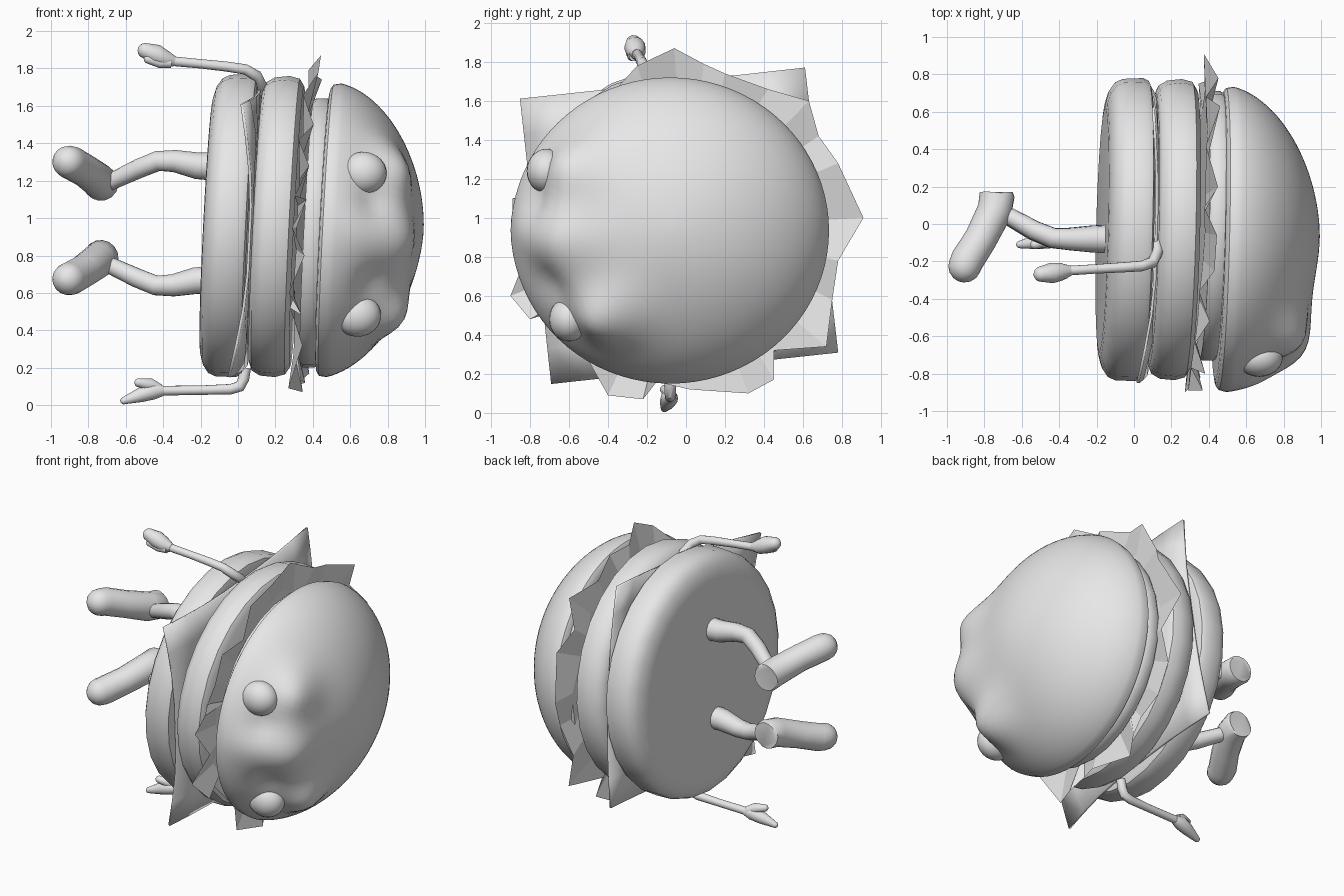
import bpy, bmesh, math
from mathutils import Vector

if "Cube" in bpy.data.objects:
    bpy.data.objects.remove(bpy.data.objects["Cube"])

grey = bpy.data.materials.new("light_grey")
grey.diffuse_color = (0.8, 0.8, 0.8, 1)
grey.use_nodes = True
grey.node_tree.nodes["Principled BSDF"].inputs["Base Color"].default_value = grey.diffuse_color


def finish(bm, name, smooth=True, angle=40):
    bmesh.ops.remove_doubles(bm, verts=bm.verts, dist=0.0005)
    bmesh.ops.recalc_face_normals(bm, faces=bm.faces)
    me = bpy.data.meshes.new(name)
    bm.to_mesh(me)
    bm.free()
    me.materials.append(grey)
    ob = bpy.data.objects.new(name, me)
    bpy.context.collection.objects.link(ob)
    if smooth:
        bpy.ops.object.select_all(action='DESELECT')
        bpy.context.view_layer.objects.active = ob
        ob.select_set(True)
        bpy.ops.object.shade_smooth_by_angle(angle=math.radians(angle))
    return ob


def tilt(x, y, z):
    """Lean of the whole stack along its axis."""
    return Vector((x + 0.05 * (z - 0.95) + 0.025 * y, y, z))


def bridge(bm, rings):
    for a, b in zip(rings, rings[1:]):
        n = len(a)
        for i in range(n):
            j = (i + 1) % n
            bm.faces.new((a[i], a[j], b[j], b[i]))


def lathe(profile, centre, sides, zscale=1.0):
    """Turn an (offset, radius) profile around the x axis."""
    bm = bmesh.new()
    cx, cy, cz = centre
    angles = [2 * math.pi * i / sides for i in range(sides)]
    rings = [[bm.verts.new(tilt(cx + a, cy + r * math.cos(t), cz + zscale * r * math.sin(t)))
              for t in angles] for a, r in profile]
    bridge(bm, rings)
    return bm


def tube(name, pts, sides=14, round_end=False):
    """Sweep circles along (x, y, z, radius) points."""
    path = [(Vector(p[:3]), p[3]) for p in pts]
    if round_end:
        (end, r), before = path[-1], path[-2][0]
        d = (end - before).normalized()
        path += [(end + d * r * math.sin(k), r * math.cos(k)) for k in (0.4, 0.8, 1.2, 1.5)]
    bm = bmesh.new()
    rings, u = [], Vector((0.1, 0.3, 1))
    for i, (p, r) in enumerate(path):
        t = (path[min(i + 1, len(path) - 1)][0] - path[max(i - 1, 0)][0]).normalized()
        u = (u - t * u.dot(t)).normalized()
        v = t.cross(u)
        rings.append([bm.verts.new(p + r * (u * math.cos(k) + v * math.sin(k)))
                      for k in (2 * math.pi * j / sides for j in range(sides))])
    bridge(bm, rings)
    bm.faces.new(rings[0])
    bm.faces.new(rings[-1])
    return finish(bm, name)


# round layers
bun = [(-.12, 0), (-.12, .65), (-.116, .69), (-.1, .745), (-.07, .788), (-.03, .806),
       (.08, .81), (.11, .795), (.12, .76), (.12, 0)]
finish(lathe(bun, (-.05, -.03, .96), 28), "bottom_bun")
patty = [(-.11, 0), (-.11, .73), (-.095, .77), (-.05, .797), (.03, .805), (.085, .79),
         (.11, .75), (.11, 0)]
finish(lathe(patty, (.207, -.03, .955), 28), "patty")
tomato = [(-.045, 0), (-.045, .71), (-.03, .72), (.03, .72), (.045, .71), (.045, 0)]
finish(lathe(tomato, (.415, -.01, .92), 28), "tomato_slice")

# top bun with brows and muzzle pushed out of the dome
dome = [(0, 0), (0, .4), (0, .75), (.006, .785), (.02, .807)]
for k in range(2, 27):
    t = math.pi / 2 * k / 26
    dome.append((.01 + .53 * math.sin(t) ** 1.11, .82 * max(math.cos(t), 0) ** 1.11))
bm = lathe(dome, (.455, -.08, .935), 80, .965)
# bump centre, spread, push
bumps = [((.82, -.61, .88), .15, (.085, -.075, 0)),     # broad face
         ((.66, -.82, .93), .10, (0, -.025, 0)),        # muzzle
         ((.81, -.54, 1.25), .115, (.07, -.085, .02)),  # upper brow
         ((.81, -.39, .50), .12, (.075, -.085, -.05)),  # lower brow
         ((.70, -.75, 1.08), .06, (-.01, .03, 0)),      # hollow beside upper eye
         ((.70, -.70, .66), .07, (-.01, .035, .01))]    # hollow beside lower eye
for v in bm.verts:
    if v.co.x < .49 + .05 * (v.co.z - .95):
        continue
    p = v.co.copy()
    for c, s, push in bumps:
        v.co += Vector(push) * math.exp(-(p - Vector(c)).length_squared / (2 * s * s))
    v.co.x = min(v.co.x, 1.0)
finish(bm, "top_bun")

# eyes
for name, pos in (("upper_eye", (.67, -.715, 1.24)), ("lower_eye", (.64, -.60, .48))):
    bm = bmesh.new()
    bmesh.ops.create_uvsphere(bm, u_segments=24, v_segments=14, radius=.12)
    for v in bm.verts:
        v.co = Vector((v.co.x * 1.04, v.co.y * .85, v.co.z * .95)) + Vector(pos)
    finish(bm, name)

# square cheese with drooping corners
corners = [Vector(c) for c in ((-.85, 1.61), (.61, 1.77), (.78, .31), (-.69, .15))]
bm = bmesh.new()
n = 8
rows = []
for i in range(n + 1):
    left = corners[0].lerp(corners[3], i / n)
    right = corners[1].lerp(corners[2], i / n)
    row = []
    for j in range(n + 1):
        y, z = left.lerp(right, j / n)
        r = math.hypot(y + .03, z - .96)
        droop = .28 if y < 0 else .14
        row.append(bm.verts.new(tilt(.083 - droop * max(0, r - .78), y, z)))
    rows.append(row)
for i in range(n):
    for j in range(n):
        bm.faces.new((rows[i][j], rows[i][j + 1], rows[i + 1][j + 1], rows[i + 1][j]))
cheese = finish(bm, "cheese")
mod = cheese.modifiers.new("thickness", 'SOLIDIFY')
mod.thickness, mod.offset = .015, 0

# ragged lettuce leaf
rim = [(-.06, 1.87), (.09, 1.79), (.2, 1.74), (.42, 1.66), (.63, 1.6), (.68, 1.42), (.78, 1.28),
       (.91, 1.0), (.78, .78), (.75, .58), (.72, .34), (.45, .32), (.45, .17), (.32, .1),
       (.02, .12), (-.15, .16), (-.22, .07), (-.4, .09), (-.53, .32), (-.68, .52), (-.8, .48),
       (-.9, .6), (-.82, .8), (-.89, .95), (-.89, 1.1), (-.77, 1.12), (-.8, 1.28),
       (-.64, 1.42), (-.52, 1.5), (-.36, 1.66), (-.25, 1.78)]
bm = bmesh.new()
rings = []
for f, wave, shift in ((.0, 0, 0), (.78, 0, 0), (1, .035, .02)):
    rings.append([bm.verts.new(tilt(.345 + shift + wave * (-1) ** i + .02 * f * y,
                                    y * f, .95 + (z - .95) * f))
                  for i, (y, z) in enumerate(rim)])
bridge(bm, rings)
finish(bm, "lettuce", smooth=False)

# legs and boots, the lower pair mirrored in z
leg = [(-.1, -.08, 1.275, .078), (-.22, -.08, 1.28, .072), (-.34, -.08, 1.305, .06),
       (-.43, -.075, 1.305, .054), (-.53, -.035, 1.265, .052), (-.69, .055, 1.19, .045)]
boot = [(-.732, .17, 1.185, .084), (-.732, .155, 1.185, .094), (-.745, .07, 1.20, .094),
        (-.82, -.08, 1.255, .088), (-.89, -.19, 1.295, .09), (-.905, -.225, 1.30, .088)]


def flip(pts):
    return [(x, y, 1.975 - z, r) for x, y, z, r in pts]


tube("upper_leg", leg)
tube("lower_leg", [(x - .01, y, z - .03, r) for x, y, z, r in flip(leg)])
tube("upper_boot", boot, 16, round_end=True)
tube("lower_boot", flip(boot), 16, round_end=True)

# arms
tube("upper_arm", [(.12, -.10, 1.66, .03), (.125, -.15, 1.71, .03), (.10, -.205, 1.76, .03),
                   (.04, -.225, 1.795, .028), (-.06, -.232, 1.81, .027),
                   (-.2, -.24, 1.825, .025), (-.36, -.25, 1.84, .026)])
tube("lower_arm", [(.04, -.08, .2, .03), (.03, -.08, .14, .03), (.01, -.08, .1, .03),
                   (-.04, -.08, .085, .028), (-.2, -.08, .08, .025), (-.42, -.08, .077, .026)])

# hands: a mitten and a thumb
tube("upper_hand", [(-.34, -.25, 1.838, .028), (-.39, -.255, 1.85, .048),
                    (-.44, -.262, 1.875, .055), (-.495, -.268, 1.895, .042)], round_end=True)
tube("upper_thumb", [(-.36, -.265, 1.83, .027), (-.42, -.275, 1.83, .027),
                     (-.48, -.285, 1.85, .024)], round_end=True)
tube("lower_hand", [(-.40, -.08, .077, .028), (-.45, -.085, .075, .045),
                    (-.52, -.095, .055, .04), (-.61, -.11, .024, .02)], round_end=True)
tube("lower_thumb", [(-.42, -.075, .085, .028), (-.47, -.09, .11, .034),
                     (-.53, -.11, .12, .024)], round_end=True)
